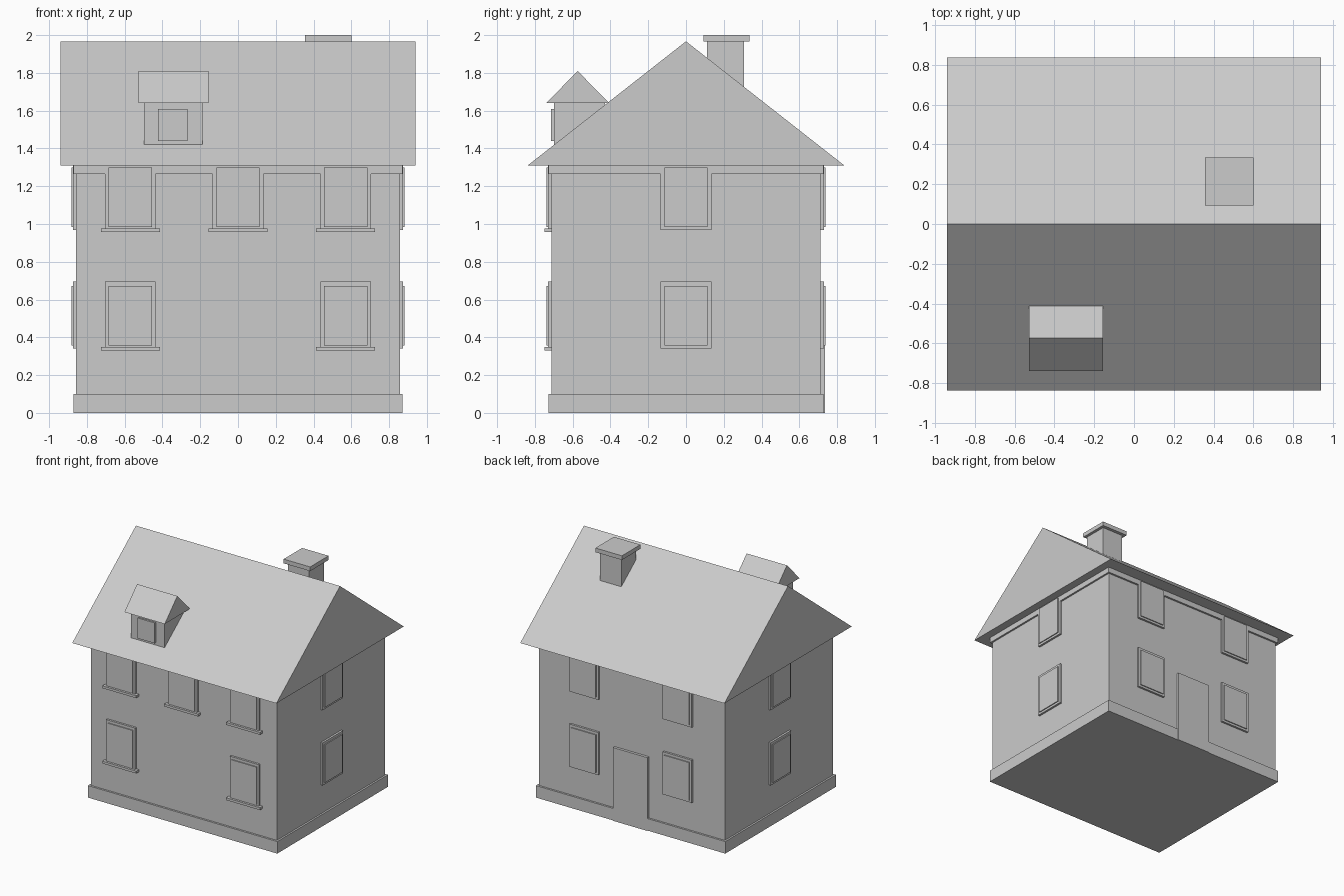
import bpy, bmesh

if "Cube" in bpy.data.objects:
    bpy.data.objects.remove(bpy.data.objects["Cube"])


def make(name, verts, faces):
    bm = bmesh.new()
    vs = [bm.verts.new(v) for v in verts]
    for f in faces:
        bm.faces.new([vs[i] for i in f])
    bmesh.ops.recalc_face_normals(bm, faces=bm.faces[:])
    mesh = bpy.data.meshes.new(name)
    bm.to_mesh(mesh)
    bm.free()
    obj = bpy.data.objects.new(name, mesh)
    bpy.context.collection.objects.link(obj)
    return obj


def box(name, x, y, z):
    """Box from (min, max) pairs."""
    verts = [(a, b, c) for a in x for b in y for c in z]
    return make(name, verts, [(0, 1, 3, 2), (4, 5, 7, 6), (0, 1, 5, 4),
                              (2, 3, 7, 6), (0, 2, 6, 4), (1, 3, 7, 5)])


def gable_roof(name, x, y, z):
    """Triangular prism with its ridge along x."""
    mid = (y[0] + y[1]) / 2
    verts = [(a, b, c) for a in x
             for b, c in ((y[0], z[0]), (y[1], z[0]), (mid, z[1]))]
    return make(name, verts, [(0, 1, 2), (3, 4, 5), (0, 1, 4, 3),
                              (1, 2, 5, 4), (2, 0, 3, 5)])


WX, WY = 0.857, 0.713   # wall half sizes
EAVE = 1.31


def wall_box(name, side, centre, half, depth, z):
    """Box sticking out of one wall by depth."""
    span = (centre - half, centre + half)
    wall = WY if side in ("front", "back") else WX
    out = (wall - 0.02, wall + depth)
    if side in ("front", "left"):
        out = (-out[1], -out[0])
    if side in ("front", "back"):
        box(f"{side}_{name}", span, out, z)
    else:
        box(f"{side}_{name}", out, span, z)


def window(side, centre, base):
    # raised casing with a slightly prouder pane
    wall_box("window_frame", side, centre, 0.134, 0.017,
             (base, min(base + 0.355, EAVE)))
    wall_box("window_pane", side, centre, 0.115, 0.025,
             (base + 0.018, base + 0.333))
    if side == "front":
        wall_box("window_sill", side, centre, 0.156, 0.035,
                 (base - 0.01, base + 0.01))


# walls, plinth and eaves band
box("walls", (-WX, WX), (-WY, WY), (0.05, EAVE))
box("plinth", (-0.872, 0.872), (-0.729, 0.729), (0, 0.1))
box("eaves_band", (-0.872, 0.872), (-0.729, 0.729), (1.265, EAVE))

# main roof
gable_roof("roof", (-0.94, 0.94), (-0.838, 0.838), (EAVE, 1.967))

# windows on both floors
LOWER, UPPER = 0.34, 0.967
layout = {"front": ((-0.57, 0.57), (-0.57, 0, 0.57)),
          "back": ((-0.43, 0.43), (-0.43, 0.43)),
          "left": ((0,), (0,)),
          "right": ((0,), (0,))}
for side, (low, high) in layout.items():
    for c in low:
        window(side, c, LOWER)
    for c in high:
        window(side, c, UPPER)

# back door
wall_box("door", "back", 0, 0.158, 0.022, (0, 0.61))

# dormer
box("dormer_walls", (-0.497, -0.187), (-0.7, -0.43), (1.42, 1.645))
gable_roof("dormer_roof", (-0.528, -0.157), (-0.74, -0.407), (1.64, 1.81))
box("dormer_window", (-0.423, -0.267), (-0.715, -0.69), (1.44, 1.61))

# chimney
box("chimney_stack", (0.38, 0.576), (0.112, 0.308), (1.65, 1.97))
box("chimney_cap", (0.356, 0.6), (0.092, 0.335), (1.965, 2.0))
